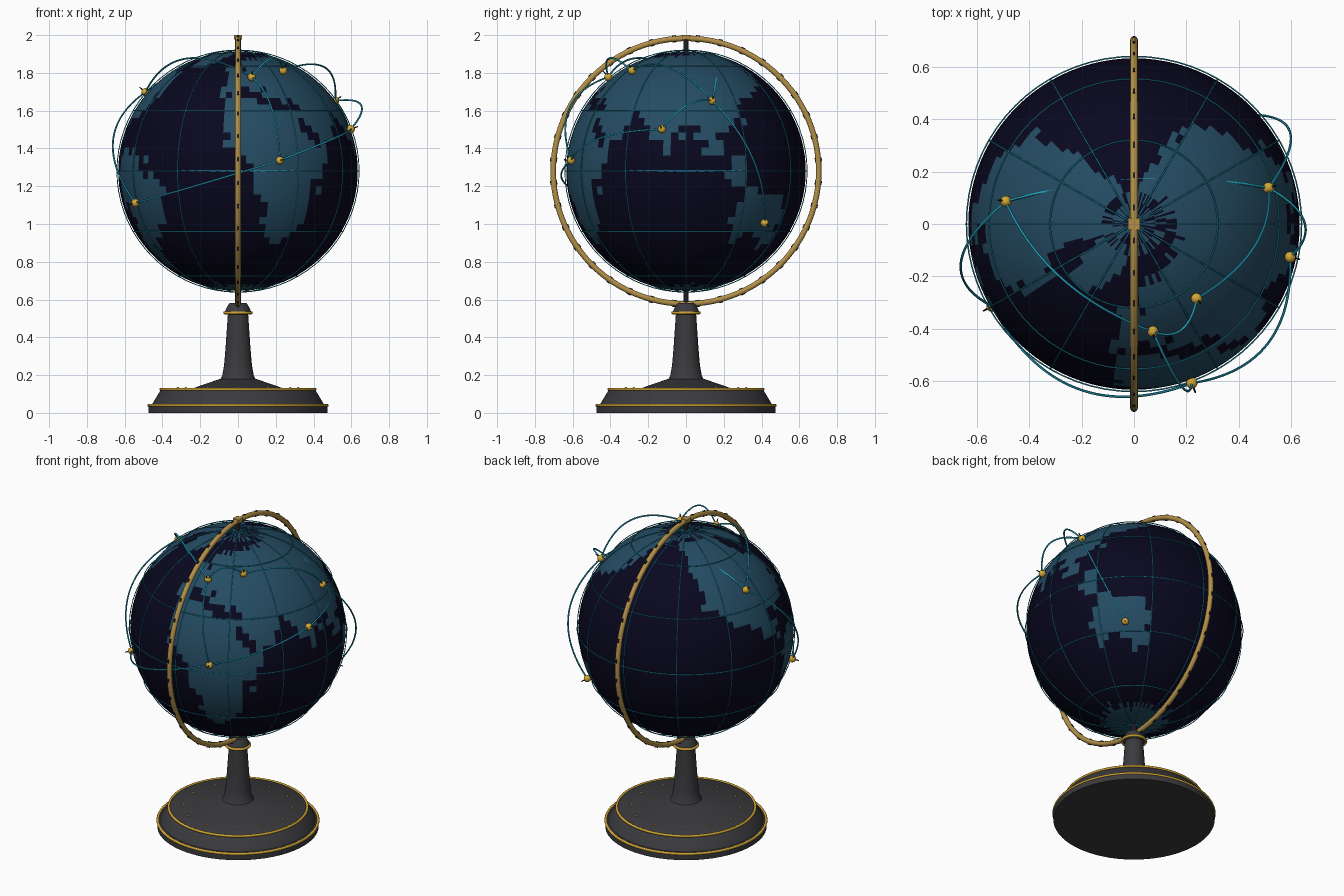
import bpy, bmesh, math, random
from mathutils import Vector, Matrix

if "Cube" in bpy.data.objects:
    bpy.data.objects.remove(bpy.data.objects["Cube"])

random.seed(4)
C = Vector((0, 0, 1.28))      # globe centre
R = 0.634                     # globe radius


def mat(name, rgb):
    m = bpy.data.materials.new(name)
    m.diffuse_color = (*rgb, 1)
    m.use_nodes = True
    m.node_tree.nodes["Principled BSDF"].inputs["Base Color"].default_value = m.diffuse_color
    return m


OCEAN = mat("ocean_navy", (0.0026, 0.0022, 0.013))
LAND = mat("land_blue", (0.018, 0.072, 0.125))
TEAL = mat("line_teal", (0.015, 0.36, 0.52))
BRASS = mat("brass", (0.45, 0.28, 0.065))
GOLD = mat("pin_gold", (0.66, 0.39, 0.035))
IRON = mat("iron_grey", (0.043, 0.042, 0.048))
DARK = mat("dark_metal", (0.012, 0.012, 0.015))


def finish(name, bm, mats, smooth=True):
    me = bpy.data.meshes.new(name)
    bmesh.ops.recalc_face_normals(bm, faces=bm.faces)
    bm.to_mesh(me)
    bm.free()
    for m in mats:
        me.materials.append(m)
    ob = bpy.data.objects.new(name, me)
    bpy.context.collection.objects.link(ob)
    if smooth:
        bpy.context.view_layer.objects.active = ob
        ob.select_set(True)
        bpy.ops.object.shade_smooth_by_angle(angle=math.radians(35))
        ob.select_set(False)
    return ob


def lathe(name, profile, m, segs=64):
    bm = bmesh.new()
    vs = [bm.verts.new((r, 0, z)) for r, z in profile]
    es = [bm.edges.new(p) for p in zip(vs, vs[1:])]
    bmesh.ops.spin(bm, geom=vs + es, axis=(0, 0, 1), cent=(0, 0, 0),
                   angle=math.tau, steps=segs, use_duplicate=False)
    bmesh.ops.remove_doubles(bm, verts=bm.verts, dist=1e-5)
    return finish(name, bm, [m])


def tubes(name, paths, radius, m, cyclic, sides=1):
    cu = bpy.data.curves.new(name, 'CURVE')
    cu.dimensions = '3D'
    cu.bevel_depth, cu.bevel_resolution = radius, sides
    for path in paths:
        sp = cu.splines.new('POLY')
        sp.points.add(len(path) - 1)
        for p, co in zip(sp.points, path):
            p.co = (*co, 1)
        sp.use_cyclic_u = cyclic
    cu.materials.append(m)
    ob = bpy.data.objects.new(name, cu)
    bpy.context.collection.objects.link(ob)
    bpy.context.view_layer.objects.active = ob
    ob.select_set(True)
    bpy.ops.object.convert(target='MESH')
    ob = bpy.context.active_object
    bm = bmesh.new()
    bm.from_mesh(ob.data)
    bmesh.ops.recalc_face_normals(bm, faces=bm.faces)
    bm.to_mesh(ob.data)
    bm.free()
    bpy.ops.object.shade_smooth_by_angle(angle=math.radians(60))
    ob.select_set(False)


def hoop(name, r, z, t, m):
    path = [(r * math.cos(a * math.tau / 72), r * math.sin(a * math.tau / 72), z) for a in range(72)]
    tubes(name, [path], t, m, True, 2)


def sph(lon, lat, r):
    a, b = math.radians(lon), math.radians(lat)
    return Vector((math.sin(a) * math.cos(b), -math.cos(a) * math.cos(b), math.sin(b))) * r


# Coarse land outlines as longitude, latitude
AFRICA = [(-5, 10), (-6, 35), (10, 36), (12, 31), (31, 31), (37, 20), (43, 11), (50, 11),
          (41, -4), (40, -17), (33, -28), (28, -35), (18, -34), (12, -17), (9, 0), (4, 5)]
EURASIA = [(-8, 36), (-8, 58), (5, 60), (12, 70), (60, 74), (100, 79), (172, 80), (160, 62), (150, 50),
           (137, 39), (122, 34), (118, 24), (108, 20), (108, 10), (100, 6), (98, 17), (90, 22), (84, 16),
           (79, 8), (73, 18), (66, 25), (56, 27), (59, 20), (45, 13), (36, 29), (36, 37), (27, 37),
           (22, 37), (14, 44), (4, 43), (0, 38)]
N_AMERICA = [(-165, 80), (-145, 68), (-138, 54), (-132, 36), (-121, 28), (-108, 21), (-95, 15), (-82, 8),
             (-85, 18), (-97, 25), (-82, 27), (-72, 24), (-60, 38), (-56, 50), (-66, 60), (-80, 62), (-70, 80)]
GREENLAND = [(-70, 80), (-58, 70), (-48, 59), (-36, 60), (-12, 72), (-10, 82)]
S_AMERICA = [(-81, 8), (-72, 12), (-60, 9), (-50, 1), (-38, -9), (-40, -20), (-50, -31), (-60, -40),
             (-67, -54), (-75, -50), (-71, -20), (-81, -5)]
AUSTRALIA = [(114, -22), (122, -9), (135, -9), (143, -12), (150, -26), (148, -39), (132, -34), (116, -34)]
ISLANDS = [(110, 6), (119, 6), (119, -6), (110, -6)]
LANDS = [AFRICA, EURASIA, N_AMERICA, GREENLAND, S_AMERICA, AUSTRALIA, ISLANDS]


def inside(x, y, poly):
    hit = False
    for (x1, y1), (x2, y2) in zip(poly, poly[1:] + poly[:1]):
        if (y1 > y) != (y2 > y) and x < x1 + (y - y1) * (x2 - x1) / (y2 - y1):
            hit = not hit
    return hit


# Globe: small square cells, land chosen by outline, ragged at coasts and poles
bm = bmesh.new()
bmesh.ops.create_uvsphere(bm, u_segments=96, v_segments=48, radius=R)
for f in bm.faces:
    c = f.calc_center_median().normalized()
    lon, lat = math.degrees(math.atan2(c.x, -c.y)), math.degrees(math.asin(c.z))
    x, y = lon + random.uniform(-3, 3), lat + random.uniform(-3, 3)
    land = any(inside(x, y, p) for p in LANDS) or lat < -73 + random.uniform(-4, 4)
    if lat > 79:
        land = random.random() < 0.5
    f.material_index = int(land)
bmesh.ops.translate(bm, verts=bm.verts, vec=C)
finish("globe", bm, [OCEAN, LAND])

# Graticule: meridians and parallels every thirty degrees
GR = 0.641
rings = [[C + sph(lon, a * 5, GR) for a in range(72)] for lon in range(0, 180, 30)]
rings += [[C + sph(a * 5, lat, GR) for a in range(72)] for lat in (-60, -30, 0, 30, 60)]
tubes("graticule", rings, 0.0028, TEAL, True)

# City pins with outward spikes
CITIES = [(10, 50), (40, 55), (20, 5), (-60, -15), (-100, 40), (105, 35), (78, 20), (135, -25)]
heads, spikes = bmesh.new(), bmesh.new()
for lon, lat in CITIES:
    d = sph(lon, lat, 1)
    bmesh.ops.create_uvsphere(heads, u_segments=16, v_segments=10, radius=0.0215,
                              matrix=Matrix.Translation(C + d * 0.65))
    bmesh.ops.create_cone(spikes, cap_ends=True, segments=8, radius1=0.005, radius2=0.003, depth=0.05,
                          matrix=Matrix.Translation(C + d * 0.665) @ d.to_track_quat('Z', 'Y').to_matrix().to_4x4())
finish("pin_heads", heads, [GOLD])
finish("pin_spikes", spikes, [DARK])

# Raised route arcs between pins
arcs = []
for i, j in [(4, 0), (0, 1), (0, 2), (1, 5), (5, 6), (5, 7), (6, 2), (2, 3), (3, 4), (4, 5)]:
    a, b = sph(*CITIES[i], 0.65), sph(*CITIES[j], 0.65)
    m = (a + b).normalized() * 0.65 * 1.305
    arcs.append([C + a * (1 - t) ** 2 + m * 2 * t * (1 - t) + b * t * t for t in [k / 32 for k in range(33)]])
tubes("route_arcs", arcs, 0.0048, TEAL, False)

# Meridian ring with degree ticks
RR = 0.703
tubes("meridian_ring", [[C + Vector((0, math.cos(a * math.tau / 96), math.sin(a * math.tau / 96))) * RR
                         for a in range(96)]], 0.0155, BRASS, True, 3)
bm = bmesh.new()
for k in range(36):
    rot = Matrix.Rotation(math.radians(k * 10 + 5), 4, 'X')
    bmesh.ops.create_cube(bm, size=1, matrix=Matrix.Translation(C) @ rot
                          @ Matrix.Translation((0, 0, RR)) @ Matrix.Diagonal((0.009, 0.022, 0.037, 1)))
finish("ring_ticks", bm, [DARK], False)

# Pivots and top cap
lathe("top_pivot", [(0, 1.9), (0.014, 1.9), (0.014, 1.985), (0, 1.985)], DARK, 16)
lathe("bottom_pivot", [(0, 0.56), (0.014, 0.56), (0.014, 0.66), (0, 0.66)], DARK, 16)
bm = bmesh.new()
bmesh.ops.create_cube(bm, size=1, matrix=Matrix.Translation((0, 0, 1.988)) @ Matrix.Diagonal((0.044, 0.044, 0.024, 1)))
finish("top_cap", bm, [BRASS], False)

# Stand: turned base and column
lathe("base", [(0, 0), (0.475, 0), (0.475, 0.04), (0.455, 0.045), (0.41, 0.12), (0.4, 0.127),
               (0.24, 0.13), (0.095, 0.18), (0, 0.18)], IRON)
lathe("column", [(0, 0.17), (0.095, 0.175), (0.083, 0.2), (0.074, 0.25), (0.067, 0.33), (0.06, 0.43),
                 (0.054, 0.52), (0.07, 0.53), (0.066, 0.545), (0.05, 0.575), (0.045, 0.582), (0, 0.582)], IRON, 48)
hoop("base_lower_trim", 0.472, 0.04, 0.008, GOLD)
hoop("base_upper_trim", 0.408, 0.125, 0.008, GOLD)
hoop("column_collar", 0.07, 0.53, 0.008, GOLD)

# Rivets around the base top
bm = bmesh.new()
for k in range(12):
    a = k * math.tau / 12
    bmesh.ops.create_uvsphere(bm, u_segments=8, v_segments=6, radius=0.008,
                              matrix=Matrix.Translation((0.32 * math.cos(a), 0.32 * math.sin(a), 0.129)))
finish("base_rivets", bm, [BRASS])
